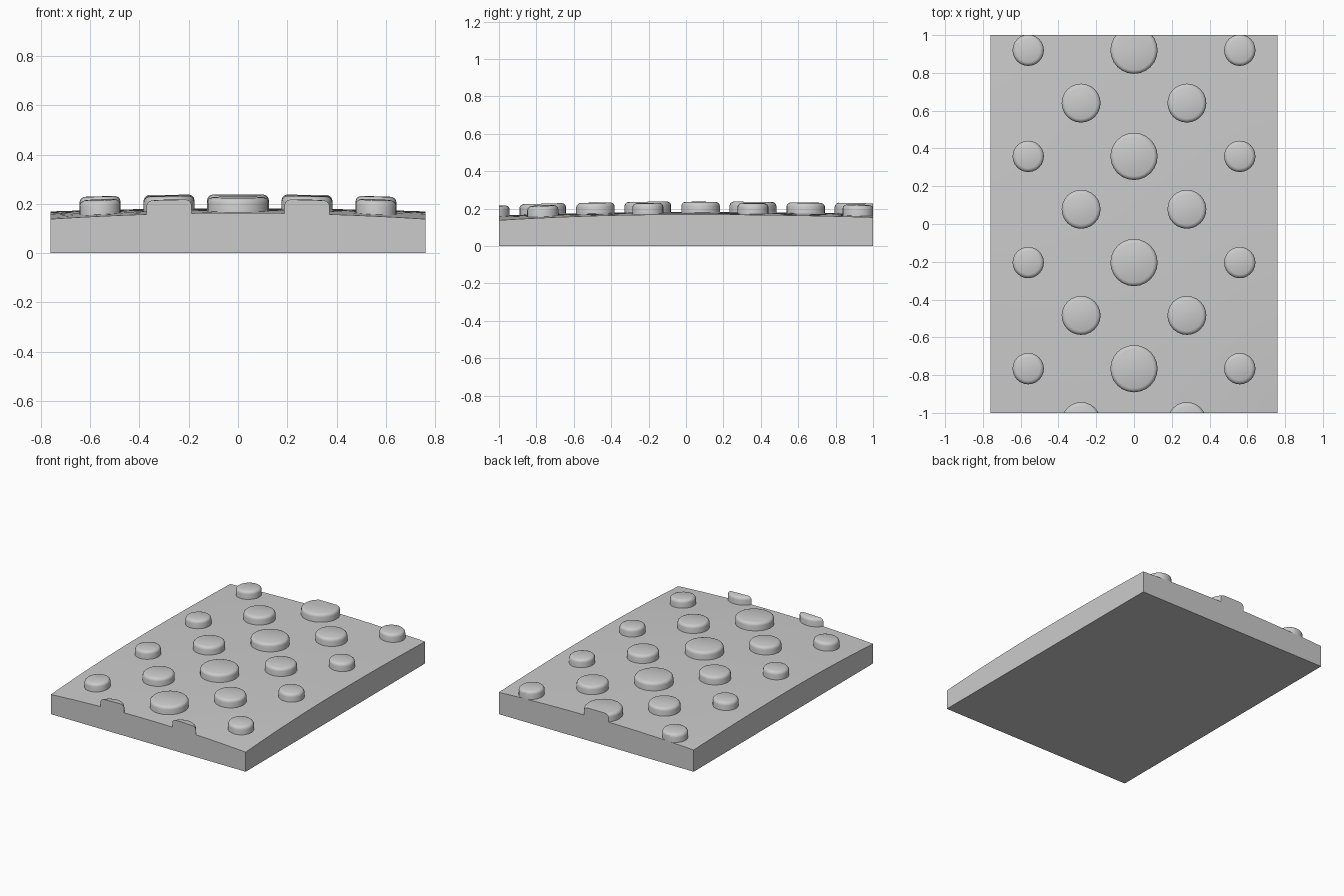
import bpy, bmesh, math

HALF_X, HALF_Y = 0.76, 1.0

# Remove the default cube
cube = bpy.data.objects.get("Cube")
if cube:
    bpy.data.objects.remove(cube, do_unlink=True)

# One plain grey for everything
grey = bpy.data.materials.new("grey")
grey.use_nodes = True
grey.diffuse_color = (0.6, 0.6, 0.6, 1)
bsdf = next(n for n in grey.node_tree.nodes if n.type == 'BSDF_PRINCIPLED')
bsdf.inputs["Base Color"].default_value = (0.6, 0.6, 0.6, 1)
bsdf.inputs["Roughness"].default_value = 0.6


def crown(x, y):
    """Height of the gently domed top, lower towards the front."""
    u = (x / HALF_X) ** 2
    v = y * y * (1 if y < 0 else 0.5)
    return 0.182 - 0.013 * u - 0.019 * v - 0.012 * u * v


def finish(bm, name):
    bmesh.ops.recalc_face_normals(bm, faces=bm.faces)
    mesh = bpy.data.meshes.new(name)
    bm.to_mesh(mesh)
    bm.free()
    obj = bpy.data.objects.new(name, mesh)
    bpy.context.collection.objects.link(obj)
    mesh.materials.append(grey)
    bpy.ops.object.select_all(action='DESELECT')
    obj.select_set(True)
    bpy.context.view_layer.objects.active = obj
    bpy.ops.object.shade_smooth_by_angle(angle=math.radians(35))
    return obj


# Slab: a grid bent to the crown, with walls extruded down to a flat base
bm = bmesh.new()
bmesh.ops.create_grid(bm, x_segments=16, y_segments=20, size=1)
for v in bm.verts:
    v.co.x *= HALF_X
    v.co.z = crown(v.co.x, v.co.y)
rim = [e for e in bm.edges if e.is_boundary]
walls = bmesh.ops.extrude_edge_only(bm, edges=rim)["geom"]
for v in walls:
    if isinstance(v, bmesh.types.BMVert):
        v.co.z = 0
bottom = [e for e in bm.edges if e.is_boundary]
bmesh.ops.contextual_create(bm, geom=bottom)
finish(bm, "slab")


def stud(name, x, y, radius, sides=24):
    """Round-edged button following the crown, trimmed at the slab ends."""
    bm = bmesh.new()
    # (inset from the radius, height above the crown)
    profile = [(0, -0.03), (0, 0.035), (0.003, 0.045), (0.01, 0.052),
               (0.02, 0.056)]
    rings = []
    for inset, h in profile:
        ring = []
        for i in range(sides):
            a = math.tau * i / sides
            px = x + (radius - inset) * math.cos(a)
            py = y + (radius - inset) * math.sin(a)
            ring.append(bm.verts.new((px, py, crown(px, py) + h)))
        rings.append(ring)
    for low, high in zip(rings, rings[1:]):
        for i in range(sides):
            j = (i + 1) % sides
            bm.faces.new((low[i], low[j], high[j], high[i]))
    bm.faces.new(rings[-1])
    bm.faces.new(rings[0])
    # Trim flush with the front and back walls
    for side in (-1, 1):
        if side * y + radius > HALF_Y:
            cut = bmesh.ops.bisect_plane(
                bm, geom=bm.verts[:] + bm.edges[:] + bm.faces[:],
                plane_co=(0, side * HALF_Y, 0), plane_no=(0, side, 0),
                clear_outer=True)["geom_cut"]
            edges = [e for e in cut if isinstance(e, bmesh.types.BMEdge)]
            bmesh.ops.contextual_create(bm, geom=edges)
    finish(bm, name)


# Staggered rows of studs, large in the middle and small at the sides
PITCH = 0.562
for row in range(4):
    y_main = 0.92 - PITCH * row
    y_mid = 0.64 - PITCH * row
    stud(f"centre_stud_{row + 1}", 0, y_main, 0.125)
    for side, sign in (("left", 1), ("right", -1)):
        stud(f"{side}_inner_stud_{row + 1}", sign * 0.28, y_mid, 0.103)
        stud(f"{side}_outer_stud_{row + 1}", sign * 0.56, y_main, 0.083)
